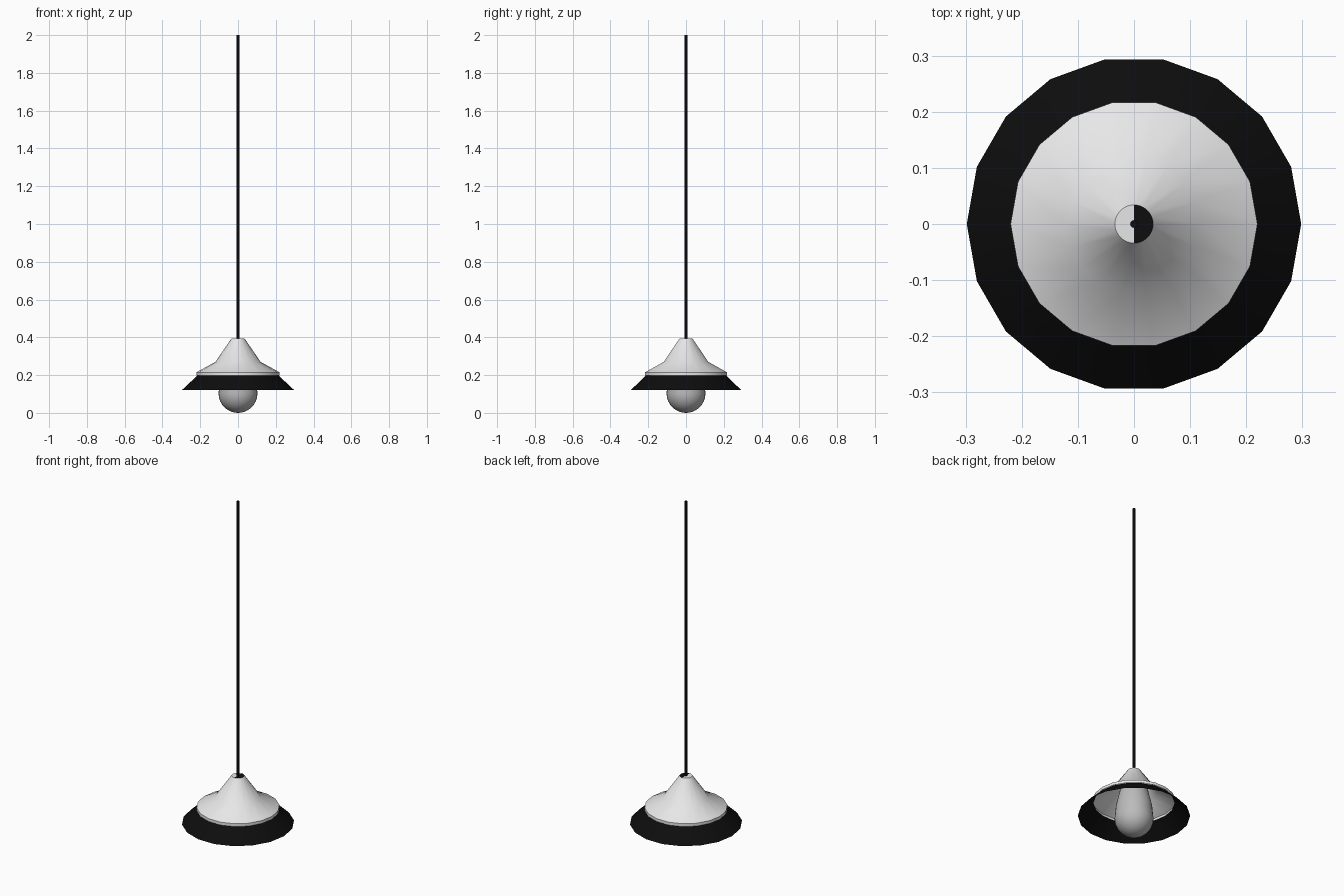
import bpy, bmesh, math

if "Cube" in bpy.data.objects:
    bpy.data.objects.remove(bpy.data.objects["Cube"])


def material(name, rgb):
    m = bpy.data.materials.new(name)
    m.diffuse_color = (*rgb, 1)
    m.use_nodes = True
    m.node_tree.nodes["Principled BSDF"].inputs["Base Color"].default_value = m.diffuse_color
    return m


WHITE = material("white enamel", (0.80, 0.80, 0.80))
BLACK = material("black", (0.004, 0.004, 0.004))
GLASS = material("grey glass", (0.50, 0.50, 0.50))


def lathe(name, profile, sides, mat, smooth=35):
    """Spin (radius, z) points round z; radius 0 makes a pole."""
    bm = bmesh.new()
    rings = []
    for r, z in profile:
        if r == 0:
            rings.append([bm.verts.new((0, 0, z))] * sides)
        else:
            rings.append([bm.verts.new((r * math.cos(2 * math.pi * i / sides),
                                        r * math.sin(2 * math.pi * i / sides), z))
                          for i in range(sides)])
    for a, b in zip(rings, rings[1:]):
        for i in range(sides):
            j = (i + 1) % sides
            bm.faces.new(list(dict.fromkeys((a[i], a[j], b[j], b[i]))))
    me = bpy.data.meshes.new(name)
    bm.to_mesh(me)
    bm.free()
    me.materials.append(mat)
    ob = bpy.data.objects.new(name, me)
    bpy.context.collection.objects.link(ob)
    bpy.ops.object.select_all(action='DESELECT')
    ob.select_set(True)
    bpy.context.view_layer.objects.active = ob
    bpy.ops.object.shade_smooth_by_angle(angle=math.radians(smooth))
    return ob


# Glass bulb: round bottom, tapering neck up into the shade
R = 0.103
bulb = [(0, 0)] + [(R * math.sin(t), R - R * math.cos(t))
                   for t in [math.pi / 2 * k / 8 for k in range(1, 9)]]
bulb += [(0.096, 0.18), (0.075, 0.27), (0.035, 0.35), (0, 0.35)]
lathe("bulb", bulb, 32, GLASS)

# White bell shade with a short vertical rim
lathe("shade", [(0.22, 0.198), (0.22, 0.215), (0.12, 0.27), (0.034, 0.395)], 18, WHITE)

# Black flared brim below the shade
lathe("brim", [(0.298, 0.12), (0.215, 0.198)], 18, BLACK)

# Cap closing the shade, half black and half white
cap = lathe("shade_cap", [(0.034, 0.395), (0, 0.395)], 36, BLACK)
cap.data.materials.append(WHITE)
for f in cap.data.polygons:
    f.material_index = 1 if f.center.x < 0 else 0

# Hanging cable
lathe("cable", [(0, 0.35), (0.007, 0.35), (0.007, 2.0), (0, 2.0)], 12, BLACK)
